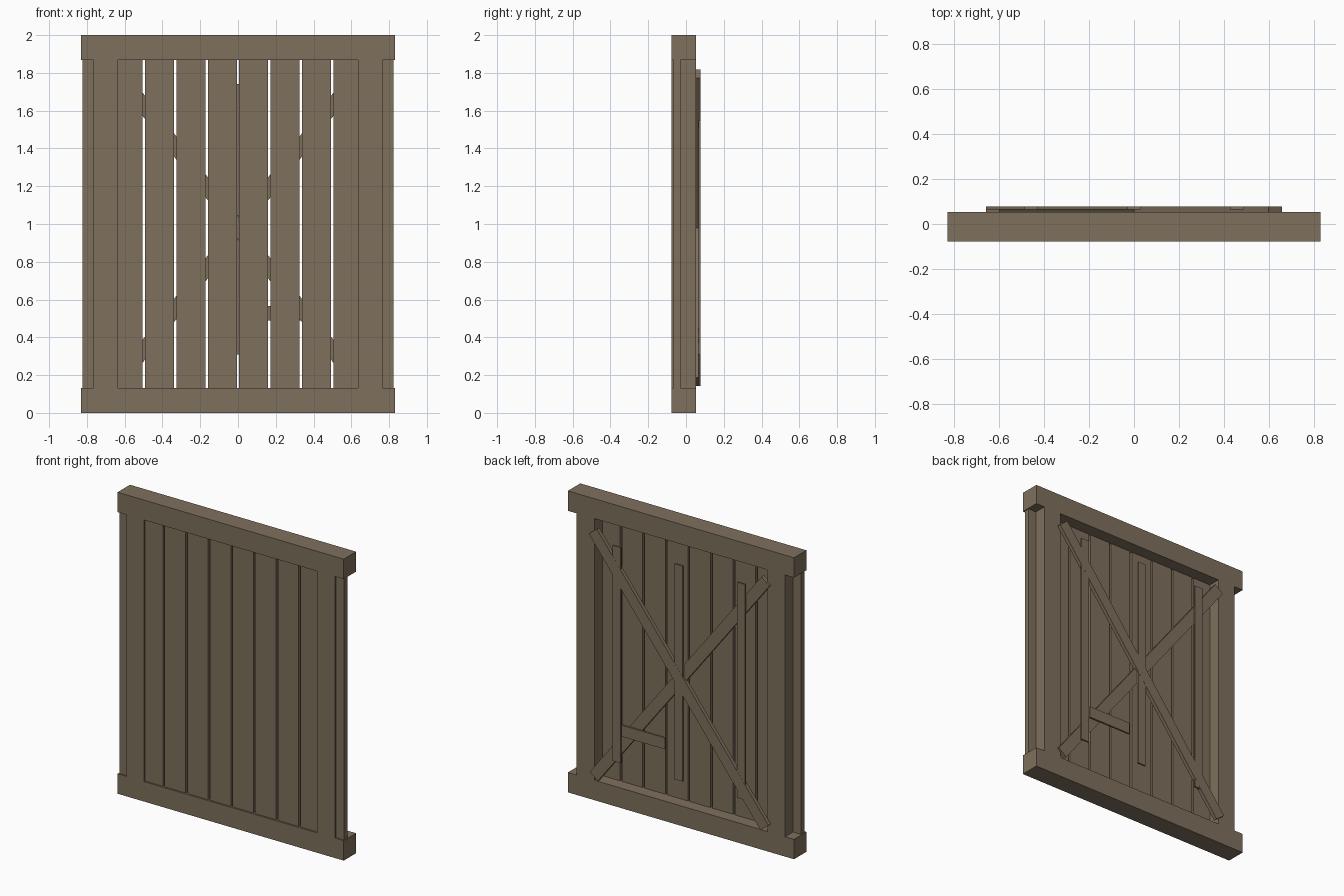
import bpy
import math

if "Cube" in bpy.data.objects:
    bpy.data.objects.remove(bpy.data.objects["Cube"])

# One weathered wood colour for everything
wood = bpy.data.materials.new("weathered_wood")
wood.diffuse_color = (0.21, 0.16, 0.108, 1.0)
wood.use_nodes = True
wood.node_tree.nodes["Principled BSDF"].inputs["Base Color"].default_value = wood.diffuse_color


def board(name, x, y, z, angle=0.0):
    """Box from (min, max) spans; angle turns it in the xz plane."""
    bpy.ops.mesh.primitive_cube_add(size=1)
    ob = bpy.context.object
    ob.name = name
    spans = (x, y, z)
    ob.location = [(a + b) / 2 for a, b in spans]
    ob.scale = [b - a for a, b in spans]
    ob.rotation_euler = (0, -angle, 0)
    ob.data.materials.append(wood)
    return ob


FRONT, BACK = -0.077, 0.053

# Outer frame: two long rails with stiles between them
board("bottom_rail", (-0.83, 0.83), (FRONT, BACK), (0.0, 0.132))
board("top_rail", (-0.83, 0.83), (FRONT, BACK), (1.868, 2.0))
for side, label in ((-1, "left"), (1, "right")):
    c = side * 0.7
    board(label + "_stile", (c - 0.065, c + 0.065), (FRONT, BACK), (0.132, 1.868))

# Ten upright planks; the outermost pass through the stiles
for i in range(10):
    c = (i - 4.5) * 0.166
    board("plank_%d" % (i + 1), (c - 0.0765, c + 0.0765), (-0.066, -0.029), (0.05, 1.95))

# Crossed diagonal braces on the back
L, W, MID = 2.06, 0.075, 0.98
tilt = math.radians(52.3)
board("rising_brace", (-L / 2, L / 2), (0.0525, 0.0775), (MID - W / 2, MID + W / 2), tilt)
board("falling_brace", (-L / 2, L / 2), (0.041, 0.066), (MID - W / 2, MID + W / 2), -tilt)

# Three upright battens and a short cleat over the braces
for c, label in ((-0.457, "left"), (0.0, "middle"), (0.457, "right")):
    board(label + "_batten", (c - 0.03, c + 0.03), (0.0655, 0.077), (0.31, 1.74))
board("short_cleat", (0.1, 0.42), (0.0655, 0.0778), (0.49, 0.565))
